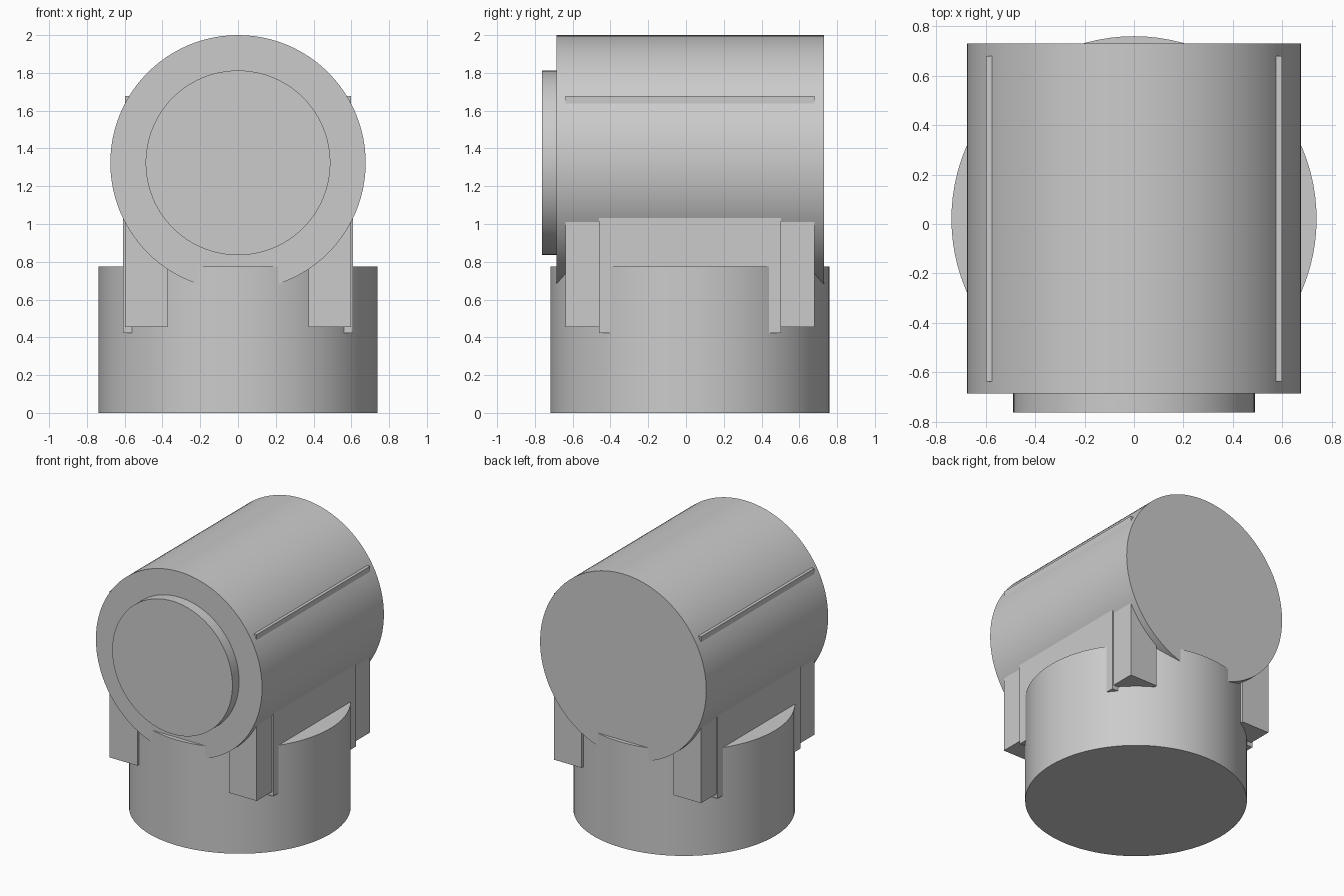
import bpy
import math

# Remove the default cube only
cube = bpy.data.objects.get("Cube")
if cube:
    bpy.data.objects.remove(cube, do_unlink=True)

# Single plain material
grey = bpy.data.materials.new("plain_grey")
grey.use_nodes = True
COLOUR = (0.6, 0.6, 0.6, 1.0)
grey.diffuse_color = COLOUR
grey.node_tree.nodes["Principled BSDF"].inputs["Base Color"].default_value = COLOUR

AXIS_Z = 1.324  # height of the barrel axis


def finish(name):
    obj = bpy.context.object
    obj.name = name
    obj.data.materials.append(grey)
    return obj


def cylinder(name, radius, depth, location, along_y=False):
    tilt = math.pi / 2 if along_y else 0
    bpy.ops.mesh.primitive_cylinder_add(
        vertices=96, radius=radius, depth=depth,
        location=location, rotation=(tilt, 0, 0))
    bpy.ops.object.shade_smooth_by_angle(angle=math.radians(30))
    return finish(name)


def box(name, low, high):
    bpy.ops.mesh.primitive_cube_add(
        size=1, location=[(a + b) / 2 for a, b in zip(low, high)])
    obj = finish(name)
    obj.scale = [b - a for a, b in zip(low, high)]
    bpy.ops.object.transform_apply(location=False, rotation=False, scale=True)
    return obj


# Round pedestal
cylinder("base", 0.739, 0.776, (0, 0.021, 0.388))

# Horizontal barrel with a raised disc on its front end
cylinder("barrel", 0.676, 1.416, (0, 0.022, AXIS_Z), along_y=True)
cylinder("front_disc", 0.489, 0.1, (0, -0.713, AXIS_Z), along_y=True)

# Side cheeks gripping the barrel, each with a thin outer plate
for side, sign in (("left", 1), ("right", -1)):
    inner, outer, face = sorted((0.373, 0.598, 0.609))
    xs = sorted((sign * inner, sign * outer))
    box(side + "_cheek", (xs[0], -0.637, 0.455), (xs[1], 0.68, 1.678))
    xs = sorted((sign * inner, sign * face))
    box(side + "_cheek_plate", (xs[0], -0.46, 0.424), (xs[1], 0.502, 1.3))
